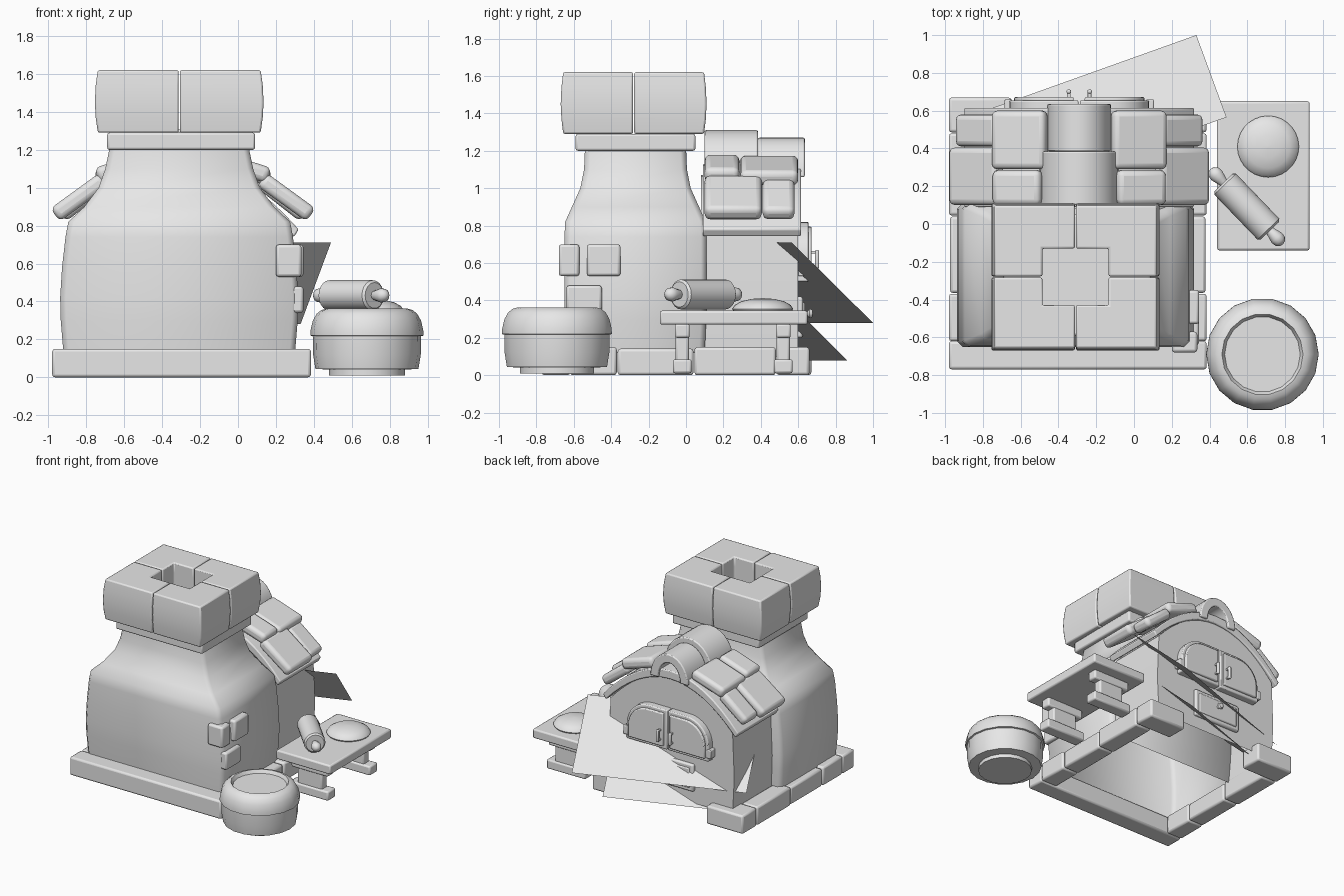
import bpy, bmesh, math
from mathutils import Matrix, Vector

if "Cube" in bpy.data.objects:
    bpy.data.objects.remove(bpy.data.objects["Cube"])

grey = bpy.data.materials.new("clay_grey")
grey.diffuse_color = (0.8, 0.8, 0.8, 1)
grey.use_nodes = True
grey.node_tree.nodes["Principled BSDF"].inputs["Base Color"].default_value = grey.diffuse_color
CX = -0.31   # kiln centre line
HX = -0.29   # oven house centre line


def finish(name, bm, bevel=0.0, segs=2, angle=40):
    bmesh.ops.recalc_face_normals(bm, faces=bm.faces)
    me = bpy.data.meshes.new(name)
    bm.to_mesh(me)
    bm.free()
    me.materials.append(grey)
    ob = bpy.data.objects.new(name, me)
    bpy.context.collection.objects.link(ob)
    if bevel:
        m = ob.modifiers.new("bevel", 'BEVEL')
        m.width, m.segments, m.limit_method = bevel, segs, 'ANGLE'
        m.angle_limit = math.radians(40)
    bpy.ops.object.select_all(action='DESELECT')
    ob.select_set(True)
    bpy.context.view_layer.objects.active = ob
    bpy.ops.object.shade_smooth_by_angle(angle=math.radians(angle))
    return ob


def box(name, x, y, z, bevel=0.012, tilt=0.0, segs=2):
    """Box from (min, max) ranges, optionally tilted about y through its centre."""
    bm = bmesh.new()
    bmesh.ops.create_cube(bm, size=1)
    size = [r[1] - r[0] for r in (x, y, z)]
    mid = [(r[0] + r[1]) / 2 for r in (x, y, z)]
    bm.transform(Matrix.Translation(mid) @ Matrix.Rotation(tilt, 4, 'Y') @ Matrix.Diagonal((*size, 1)))
    return finish(name, bm, bevel, segs)


def loft(name, rings, caps=(True, True), bevel=0.0, angle=40):
    bm = bmesh.new()
    vr = [[bm.verts.new(p) for p in r] for r in rings]
    n = len(vr[0])
    for a, b in zip(vr, vr[1:]):
        for i in range(n):
            bm.faces.new((a[i], a[(i + 1) % n], b[(i + 1) % n], b[i]))
    if caps[0]:
        bm.faces.new(vr[0])
    if caps[1]:
        bm.faces.new(vr[-1])
    return finish(name, bm, bevel, angle=angle)


def extrude_y(name, prof, y0, y1, bevel=0.008):
    return loft(name, [[(x, y, z) for x, z in prof] for y in (y0, y1)], bevel=bevel)


def lathe(name, prof, segs, mat, angle=40):
    rings = [[mat @ Vector((r * math.cos(2 * math.pi * i / segs),
                            r * math.sin(2 * math.pi * i / segs), z)) for i in range(segs)]
             for r, z in prof]
    return loft(name, rings, angle=angle)


# --- Kiln body: chamfered square loft, open underneath
def body_ring(hx, hy, z, c=0.03):
    out = []
    for sx, sy in ((1, 1), (-1, 1), (-1, -1), (1, -1)):
        pair = [(sx * hx, sy * (hy - c)), (sx * (hx - c), sy * hy)]
        out += pair if sx * sy > 0 else pair[::-1]
    return [(CX + x, -0.27 + y, z) for x, y in out]

levels = [(.61, .37, .12), (.625, .378, .3), (.628, .38, .42), (.618, .38, .58), (.6, .38, .74),
          (.585, .376, .82), (.5, .34, .9), (.425, .295, 1.0), (.39, .275, 1.1), (.365, .27, 1.22)]
loft("kiln_body", [body_ring(*l) for l in levels], caps=(False, True), angle=50)
box("chimney_collar", (-.69, .09), (-.59, .05), (1.2, 1.29))

# --- Chimney crown: four L-shaped bulging corner blocks around a square hole
for sx in (-1, 1):
    for sy in (-1, 1):
        rings = []
        for z, k in ((1.29, .965), (1.37, .99), (1.45, 1), (1.54, .99), (1.62, .965)):
            X, Y, g = .445 * k, .39 * k, .003
            L = [(g, .15), (g, Y), (X, Y), (X, g), (.175, g), (.175, .15)]
            rings.append([(CX + sx * x, -.28 + sy * y, z) for x, y in L])
        loft("chimney_block", rings, bevel=.01)

# --- Base kerb: front bar, side blocks and back corner blocks
box("base_front", (-.98, .385), (-.77, -.62), (0, .15), .015)
for i, (y0, y1) in enumerate(((-.62, -.37), (-.365, .04), (.045, .48))):
    h = (.15, .142, .15)[i]
    box("base_side_right", (.24, .385 - .006 * (i % 2)), (y0, y1), (0, h), .015)
    box("base_side_left", (-.98 + .006 * (i % 2), -.84), (y0, y1), (0, h), .015)
box("base_back_left", (-.98, -.65), (.485, .67), (0, .15), .015)
box("base_back_right", (.06, .385), (.485, .66), (0, .15), .015)

# --- Wall bricks on the right side
box("corner_brick", (.2, .335), (-.68, -.57), (.53, .70), .015)
box("wall_brick", (.27, .345), (-.53, -.35), (.53, .70), .015)
box("wall_brick", (.27, .345), (-.64, -.45), (.34, .48), .015)

# --- Oven house: arched wall section, open underneath
def arch(u, apex, drop, half):
    return apex - drop * (u / half) ** 2

N = 16
us = [-1 + 2 * i / N for i in range(N + 1)]
top = [(HX + .55 * u, arch(u, 1.07, .31, 1)) for u in us]
prof = [(HX - .55, .1), (HX - .565, .4)] + top + [(HX + .565, .4), (HX + .55, .1)]
bm = bmesh.new()
f, b = [[bm.verts.new((x, y, z)) for x, z in prof] for y in (.08, .6)]
for i in range(len(prof) - 1):
    bm.faces.new((f[i], f[i + 1], b[i + 1], b[i]))
bm.faces.new(b)
finish("oven_house", bm)

# --- Roof shell
outer = [(HX + .61 * u, arch(u, 1.13, .35, 1)) for u in us]
inner = [(HX + .585 * u, arch(u, 1.06, .32, 1)) for u in reversed(us)]
extrude_y("roof_arch", outer + inner, .09, .615)

# --- Roof tiles, mirrored left and right: (u, z, length, thickness, y0, y1, slope)
tiles = [(.545, .95, .32, .085, .1, .405, 36), (.53, .94, .28, .08, .41, .58, 38),
         (.325, 1.105, .27, .085, .1, .285, 18), (.315, 1.095, .3, .085, .29, .6, 18)]
for s in (-1, 1):
    for u, z, l, t, y0, y1, a in tiles:
        x = HX + s * u
        box("roof_tile", (x - l / 2, x + l / 2), (y0, y1), (z - t / 2, z + t / 2),
            .03, s * math.radians(a), 3)

# --- Ridge caps: half tubes
for r, zb, zt, y0, y1 in ((.21, 1.08, 1.31, .1, .385), (.17, 1.06, 1.27, .385, .635)):
    ang = [math.pi * i / 14 for i in range(15)]
    o = [(HX + r * math.cos(a), zb + (zt - zb) * math.sin(a)) for a in ang]
    n = [(HX + (r - .07) * math.cos(a), zb + (zt - zb - .07) * math.sin(a)) for a in reversed(ang)]
    extrude_y("ridge_cap", o + n, y0, y1)

# --- Double arched doors with rims, handles and hinges
def door_half(s, m):
    w, z0, z1, r = .37 - m, .50 + m, .82 - m, .2 - m
    pts = [(.004 + m, z0), (w, z0)]
    pts += [(w - r + r * math.cos(a), z1 - r + r * math.sin(a))
            for a in [math.pi / 2 * i / 8 for i in range(9)]]
    pts.append((.004 + m, z1))
    return [(HX + s * x, z) for x, z in pts]

for s in (-1, 1):
    extrude_y("oven_door", door_half(s, 0), .58, .655)
    extrude_y("oven_door_panel", door_half(s, .025), .63, .672)
    hx = HX + s * .055
    box("door_handle", (hx - .012, hx + .012), (.69, .712), (.57, .67), .008)
    for z in (.575, .65):
        box("handle_post", (hx - .01, hx + .01), (.66, .7), (z, z + .015), .003)
    e = HX + s * .375
    box("door_hinge", (e - .02, e + .02), (.6, .66), (.53, .6), .006)

# --- Ash drawer with knob
box("ash_drawer", (-.5, -.08), (.58, .625), (.2, .42))
box("ash_drawer_panel", (-.47, -.11), (.61, .635), (.23, .39), .008)
lathe("drawer_knob", [(.012, 0), (.012, .02), (.026, .03), (.02, .045), (.004, .05)], 12,
      Matrix.Translation((HX, .63, .33)) @ Matrix.Rotation(-math.pi / 2, 4, 'X'))

# --- Sloping sheets crossing the back of the house
def sheet(name, a, b, run):
    a, b, d = Vector(a), Vector(b), Vector(run)
    bm = bmesh.new()
    bm.faces.new([bm.verts.new(p) for p in (a, a + d, b + d, b)])
    finish(name, bm)

sheet("upper_sheet", (.33, 1.0, .28), (.49, .565, .71), (-1.26, -.45, 0))
sheet("lower_sheet", (.15, .86, .08), (.25, .58, .36), (-.95, -.34, 0))

# --- Table with two trestle legs
box("table_top", (.44, .93), (-.14, .65), (.27, .345))
for y in (-.02, .52):
    box("leg_post", (.575, .795), (y - .035, y + .035), (.06, .25))
    box("leg_head", (.52, .85), (y - .04, y + .04), (.2, .275))
    box("leg_foot", (.51, .86), (y - .05, y + .05), (.01, .085))

# --- Dough mound and rolling pin on the table
lathe("dough", [(.155, .34), (.163, .355), (.15, .375), (.115, .395), (.06, .408), (.005, .412)],
      28, Matrix.Translation((.71, .41, 0)), 60)
axis = Vector((.245, -.255, 0)).normalized()
pin = Matrix.Translation((.597, .092, .432)) @ axis.to_track_quat('Z', 'Y').to_matrix().to_4x4()
lathe("rolling_pin", [(.068, -.177), (.08, -.165), (.08, .165), (.068, .177)], 20, pin)
for s in (-1, 1):
    lathe("pin_handle", [(r, s * z) for r, z in ((.022, .17), (.03, .2), (.038, .23),
                                                 (.034, .255), (.018, .272), (.003, .276))],
          14, pin, 60)

# --- Tub with rolled rim
tub = Matrix.Translation((.68, -.69, 0))
lathe("tub_body", [(.2, .01), (.2, .04), (.272, .045), (.284, .12), (.286, .23)], 18, tub)
lathe("tub_rim", [(.28, .215), (.298, .22), (.297, .25), (.285, .3), (.265, .335), (.24, .355),
                  (.215, .362), (.205, .345), (.2, .335)], 18, tub, 50)
